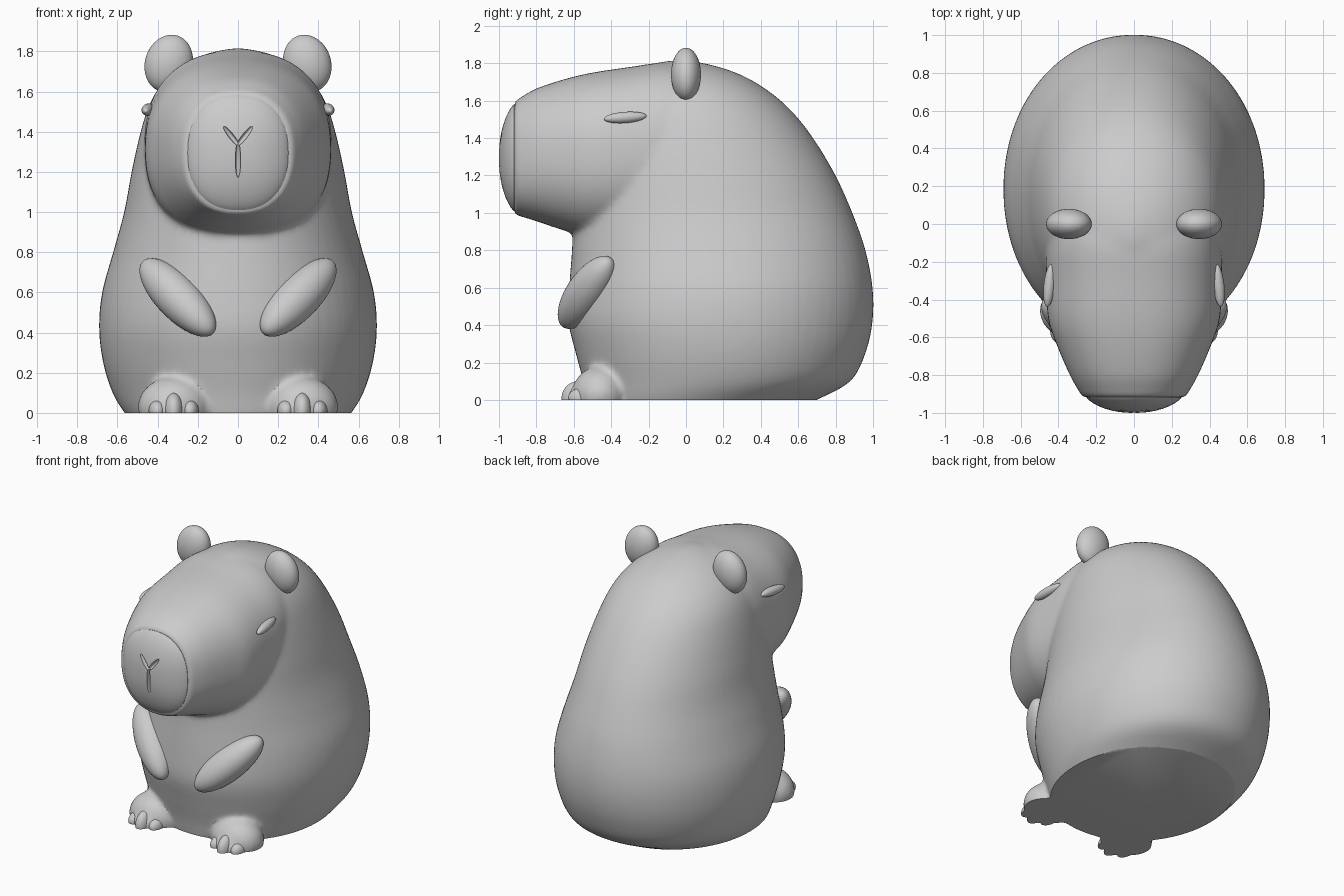
import bpy, bmesh
from math import cos, sin, pi, radians
from mathutils import Matrix, Vector, Euler

if "Cube" in bpy.data.objects:
    bpy.data.objects.remove(bpy.data.objects["Cube"])


def finish(bm, name):
    bmesh.ops.recalc_face_normals(bm, faces=bm.faces)
    me = bpy.data.meshes.new(name)
    bm.to_mesh(me)
    bm.free()
    ob = bpy.data.objects.new(name, me)
    bpy.context.collection.objects.link(ob)
    return ob


def activate(ob):
    bpy.ops.object.select_all(action='DESELECT')
    ob.select_set(True)
    bpy.context.view_layer.objects.active = ob


def apply_mods(ob):
    activate(ob)
    for m in list(ob.modifiers):
        bpy.ops.object.modifier_apply(modifier=m.name)


def smooth(ob, angle=40):
    activate(ob)
    bpy.ops.object.shade_smooth_by_angle(angle=radians(angle))


def refine(rows, n=4):
    """Catmull-Rom interpolation between the cross-section rows."""
    out = []
    for i in range(len(rows) - 1):
        p = [rows[min(max(i + k, 0), len(rows) - 1)] for k in (-1, 0, 1, 2)]
        for s in range(n):
            t = s / n
            out.append([0.5 * (2*b + (c-a)*t + (2*a-5*b+4*c-d)*t*t + (3*b-a-3*c+d)*t**3)
                        for a, b, c, d in zip(*p)])
    return out + [list(rows[-1])]


def loft(bm, rows, axis, power=2.0, sides=64):
    """Each row: position on axis, low and high limit, half width in x."""
    rings = []
    for pos, lo, hi, hw in rows:
        ring = []
        for i in range(sides):
            a = 2 * pi * i / sides
            c, s = cos(a), sin(a)
            x = hw * abs(c) ** (2 / power) * (1 if c > 0 else -1)
            v = (lo + hi) / 2 + (hi - lo) / 2 * abs(s) ** (2 / power) * (1 if s > 0 else -1)
            ring.append(bm.verts.new((x, v, pos) if axis == 'z' else (x, pos, v)))
        rings.append(ring)
    for r, q in zip(rings, rings[1:]):
        for i in range(sides):
            j = (i + 1) % sides
            bm.faces.new((r[i], r[j], q[j], q[i]))
    bm.faces.new(rings[0])
    bm.faces.new(rings[-1])


def ellipsoid(bm, loc, radii, rot=None):
    rot = rot or Matrix.Identity(4)
    bmesh.ops.create_uvsphere(bm, u_segments=40, v_segments=24, radius=1,
                              matrix=Matrix.Translation(loc) @ rot @ Matrix.Diagonal((*radii, 1)))


def cut_ground(ob):
    bm = bmesh.new()
    bm.from_mesh(ob.data)
    bmesh.ops.bisect_plane(bm, geom=bm.verts[:] + bm.edges[:] + bm.faces[:], dist=1e-5,
                           plane_co=(0, 0, 0), plane_no=(0, 0, 1), clear_inner=True)
    bmesh.ops.edgeloop_fill(bm, edges=[e for e in bm.edges if e.is_boundary])
    bmesh.ops.recalc_face_normals(bm, faces=bm.faces)
    bm.to_mesh(ob.data)
    bm.free()


# Body, head and feet blended into one soft skin
body_rows = [(-.1, -.5, .5, .48), (0, -.53, .70, .565), (.1, -.55, .88, .625), (.25, -.59, .96, .672),
             (.42, -.63, .998, .692), (.6, -.625, .998, .677), (.8, -.61, .96, .622),
             (1.0, -.60, .89, .567), (1.2, -.58, .80, .53), (1.4, -.55, .68, .485),
             (1.55, -.50, .56, .435), (1.66, -.42, .43, .36), (1.74, -.33, .29, .26),
             (1.79, -.2, .14, .15), (1.815, -.08, .01, .03)]
head_rows = [(.1, 1.0, 1.78, .40), (-.1, .9, 1.805, .46), (-.3, .86, 1.78, .465),
             (-.5, .865, 1.75, .455), (-.65, .905, 1.715, .405), (-.8, .955, 1.665, .34),
             (-.88, .98, 1.62, .295), (-.92, .99, 1.595, .27)]
bm = bmesh.new()
loft(bm, refine(body_rows), 'z', 2.05)
loft(bm, refine(head_rows), 'y', 2.3)
for s in (-1, 1):
    ellipsoid(bm, (s * .32, -.46, .03), (.18, .15, .15))
    ellipsoid(bm, (s * .32, -.55, .01), (.10, .09, .08))
body = finish(bm, "body")
m = body.modifiers.new("blend", 'REMESH')
m.mode = 'VOXEL'
m.voxel_size = .016
m = body.modifiers.new("soften", 'SMOOTH')
m.factor = .5
m.iterations = 14
apply_mods(body)
cut_ground(body)
smooth(body)

# Domed muzzle plate
plate_rows = [(-.87, 1.02, 1.57, .235), (-.905, 1.01, 1.58, .25)]
for k in (.99, .96, .92, .85, .75, .6, .45, .3, .15, .03):
    y = -.915 - .085 * (1 - k ** 2.2) ** .75
    plate_rows.append((y, 1.295 - .288 * k, 1.295 + .288 * k, .253 * k))
bm = bmesh.new()
loft(bm, plate_rows, 'y', 2.3)
muzzle = finish(bm, "muzzle")

# Nose and mouth grooves carved in the plate
for x, z, length, tilt in ((0, 1.26, .09, 0), (-.035, 1.38, .065, -38), (.035, 1.38, .065, 38)):
    bm = bmesh.new()
    ellipsoid(bm, (x, -.995, z), (.013, .025, length), Euler((0, radians(tilt), 0)).to_matrix().to_4x4())
    cutter = finish(bm, "groove_cutter")
    cutter.hide_render = True
    m = muzzle.modifiers.new("groove", 'BOOLEAN')
    m.operation = 'DIFFERENCE'
    m.solver = 'EXACT'
    m.object = cutter
    apply_mods(muzzle)
    bpy.data.objects.remove(cutter)
smooth(muzzle)

# Paired ears, eyes, arms and toes
for s, side in ((-1, "left"), (1, "right")):
    bm = bmesh.new()
    ellipsoid(bm, (s * .345, 0, 1.74), (.118, .08, .145),
              Euler((0, radians(s * -18), 0)).to_matrix().to_4x4())
    smooth(finish(bm, side + "_ear"))

    bm = bmesh.new()
    ellipsoid(bm, (s * .448, -.325, 1.51), (.03, .115, .03),
              Euler((radians(4), 0, radians(s * 6))).to_matrix().to_4x4())
    smooth(finish(bm, side + "_eye"))

    bm = bmesh.new()
    direction = Vector((s * .28, .20, .29))
    ellipsoid(bm, (s * .30, -.53, .575), (.108, .108, .275),
              direction.to_track_quat('Z', 'Y').to_matrix().to_4x4())
    smooth(finish(bm, side + "_arm"))

    bm = bmesh.new()
    for dx, y, r in ((0, -.575, (.05, .09, .09)), (-.08, -.555, (.045, .075, .055)), (.08, -.555, (.045, .075, .055))):
        ellipsoid(bm, (s * .32 + dx, y, .01), r)
    toes = finish(bm, side + "_toes")
    cut_ground(toes)
    smooth(toes)
